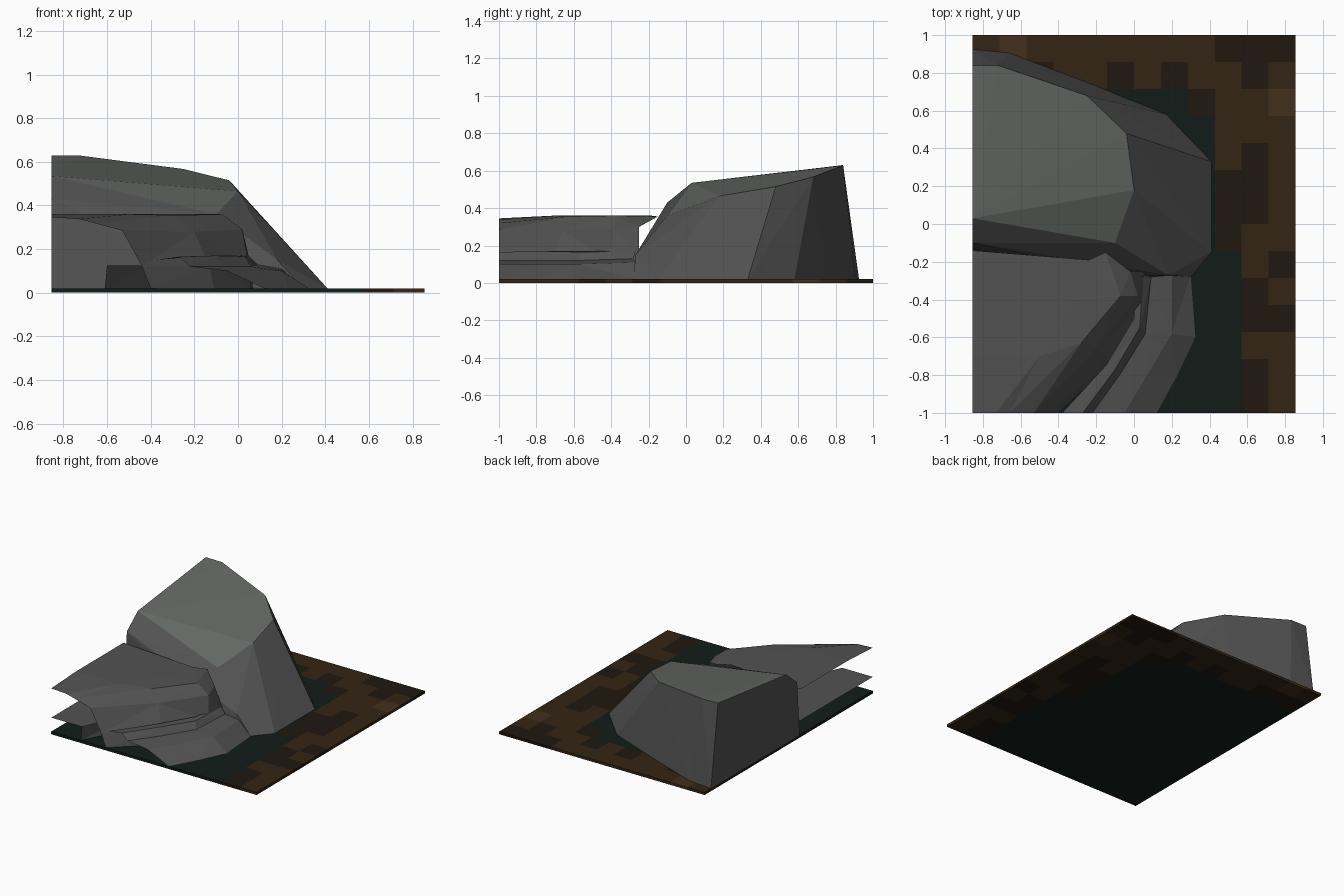
import bpy, bmesh, random

if "Cube" in bpy.data.objects:
    bpy.data.objects.remove(bpy.data.objects["Cube"])
random.seed(4)
L, TOP = -0.855, 0.02


def mat(name, rgb):
    m = bpy.data.materials.new(name)
    m.diffuse_color = (*rgb, 1)
    m.use_nodes = True
    m.node_tree.nodes["Principled BSDF"].inputs["Base Color"].default_value = m.diffuse_color
    return m


rock = mat("rock_grey", (0.085, 0.085, 0.085))
rock_light = mat("rock_light", (0.13, 0.14, 0.13))
soil = [mat("moss_dark", (0.006, 0.012, 0.009)), mat("soil_dark", (0.014, 0.009, 0.005)),
        mat("soil", (0.034, 0.018, 0.007)), mat("soil_light", (0.055, 0.03, 0.012))]


def finish(name, bm, mats):
    me = bpy.data.meshes.new(name)
    bm.to_mesh(me)
    bm.free()
    ob = bpy.data.objects.new(name, me)
    bpy.context.collection.objects.link(ob)
    for m in mats:
        me.materials.append(m)
    return ob


def loft(name, rows, mats=(rock,)):
    """Faceted open sheet joining rows of points."""
    bm = bmesh.new()
    vs = [[bm.verts.new(p) for p in r] for r in rows]
    for a, b in zip(vs, vs[1:]):
        for i in range(len(a) - 1):
            bm.faces.new((a[i], b[i], b[i + 1], a[i + 1]))
    bmesh.ops.triangulate(bm, faces=bm.faces[:])
    bmesh.ops.recalc_face_normals(bm, faces=bm.faces)
    if sum(f.normal.z for f in bm.faces) < 0:
        bmesh.ops.reverse_faces(bm, faces=bm.faces)
    return finish(name, bm, mats)


# ground slab with patchy square tiles
bm = bmesh.new()
NX, NY = 12, 14
g = [[bm.verts.new((L + 1.71 * i / NX, -1 + 2 * j / NY, TOP)) for i in range(NX + 1)] for j in range(NY + 1)]
for j in range(NY):
    for i in range(NX):
        f = bm.faces.new((g[j][i], g[j][i + 1], g[j + 1][i + 1], g[j + 1][i]))
        c = f.calc_center_median()
        edge = 0.42 if c.y > -0.15 else 0.56
        mossy = c.x < edge and c.y < 0.71 - max(0, c.x - 0.2) * 0.6
        f.material_index = 0 if mossy else random.choice((1, 2, 2, 2, 3) if c.x > 0.7 or c.y > 0.8 else (1, 1, 2, 2))
ext = bmesh.ops.extrude_face_region(bm, geom=bm.faces[:], use_keep_orig=True)
for v in [e for e in ext["geom"] if isinstance(e, bmesh.types.BMVert)]:
    v.co.z = 0
bmesh.ops.recalc_face_normals(bm, faces=bm.faces)
finish("ground_slab", bm, soil)

# tall boulder: hull of its corners, cut flat at the left edge
corners = [(L, 0.84, 0.63), (-0.72, 0.84, 0.628), (-0.25, 0.68, 0.567), (-0.04, 0.48, 0.515),
           (0, 0.18, 0.465), (-0.55, 0.14, 0.515), (L, 0.03, 0.535), (L, -0.1, 0.43), (-0.1, -0.1, 0.36),
           (0.18, -0.27, 0.15), (0.3, -0.28, TOP), (0.41, -0.15, TOP), (0.41, 0.33, TOP),
           (0.17, 0.58, TOP), (-0.25, 0.75, TOP), (-0.66, 0.905, TOP), (L, 0.925, TOP),
           (L, -0.13, TOP), (0, -0.28, TOP)]
bm = bmesh.new()
for p in corners:
    bm.verts.new(p)
bmesh.ops.convex_hull(bm, input=bm.verts[:])
bmesh.ops.delete(bm, geom=[v for v in bm.verts if not v.link_faces], context='VERTS')
bmesh.ops.recalc_face_normals(bm, faces=bm.faces)
for f in bm.faces:
    f.material_index = int(f.normal.z > 0.9)
finish("tall_boulder", bm, (rock, rock_light))

# front shelf: flat top, bevelled rim and steep wall, open at the trimmed sides
loft("front_shelf", [
    [(L, -0.14, 0.36), (L, -0.4, 0.36), (L, -0.7, 0.36), (L, -1, 0.345)],
    [(-0.24, -0.19, 0.36), (-0.3, -0.4, 0.36), (-0.5, -0.7, 0.36), (-0.73, -1, 0.338)],
    [(-0.15, -0.15, 0.355), (-0.07, -0.38, 0.36), (-0.28, -0.63, 0.355), (-0.66, -1, 0.32)],
    [(-0.02, -0.25, 0.30), (0.02, -0.38, 0.29), (-0.2, -0.66, 0.28), (-0.53, -1, 0.285)],
    [(0.06, -0.25, 0.12), (0.05, -0.42, 0.12), (-0.13, -0.72, 0.12), (-0.44, -1, 0.12)],
    [(0.07, -0.25, TOP), (0.06, -0.43, TOP), (-0.11, -0.73, TOP), (-0.40, -1, TOP)]])

# inner layer beneath the shelf
loft("inner_layer", [
    [(L, -0.14, 0.125), (L, -0.6, 0.125), (L, -1, 0.125)],
    [(-0.3, -0.2, 0.125), (-0.42, -0.6, 0.125), (-0.6, -1, 0.125)],
    [(-0.28, -0.2, TOP), (-0.4, -0.6, TOP), (-0.61, -1, TOP)]])

# stepped low ledge wrapping the foot of the shelf
loft("low_ledge", [
    [(0, -0.27, 0.17), (0, -0.5, 0.17), (-0.15, -0.75, 0.17), (-0.38, -1, 0.15)],
    [(0.05, -0.27, 0.17), (0.03, -0.55, 0.165), (-0.1, -0.77, 0.17), (-0.27, -1, 0.165)],
    [(0.09, -0.28, 0.13), (0.06, -0.58, 0.12), (-0.07, -0.79, 0.12), (-0.22, -1, 0.12)],
    [(0.2, -0.27, 0.11), (0.2, -0.58, 0.10), (0.07, -0.8, 0.10), (-0.05, -1, 0.10)],
    [(0.3, -0.27, TOP), (0.325, -0.6, TOP), (0.23, -0.8, TOP), (0.12, -1, TOP)]])
